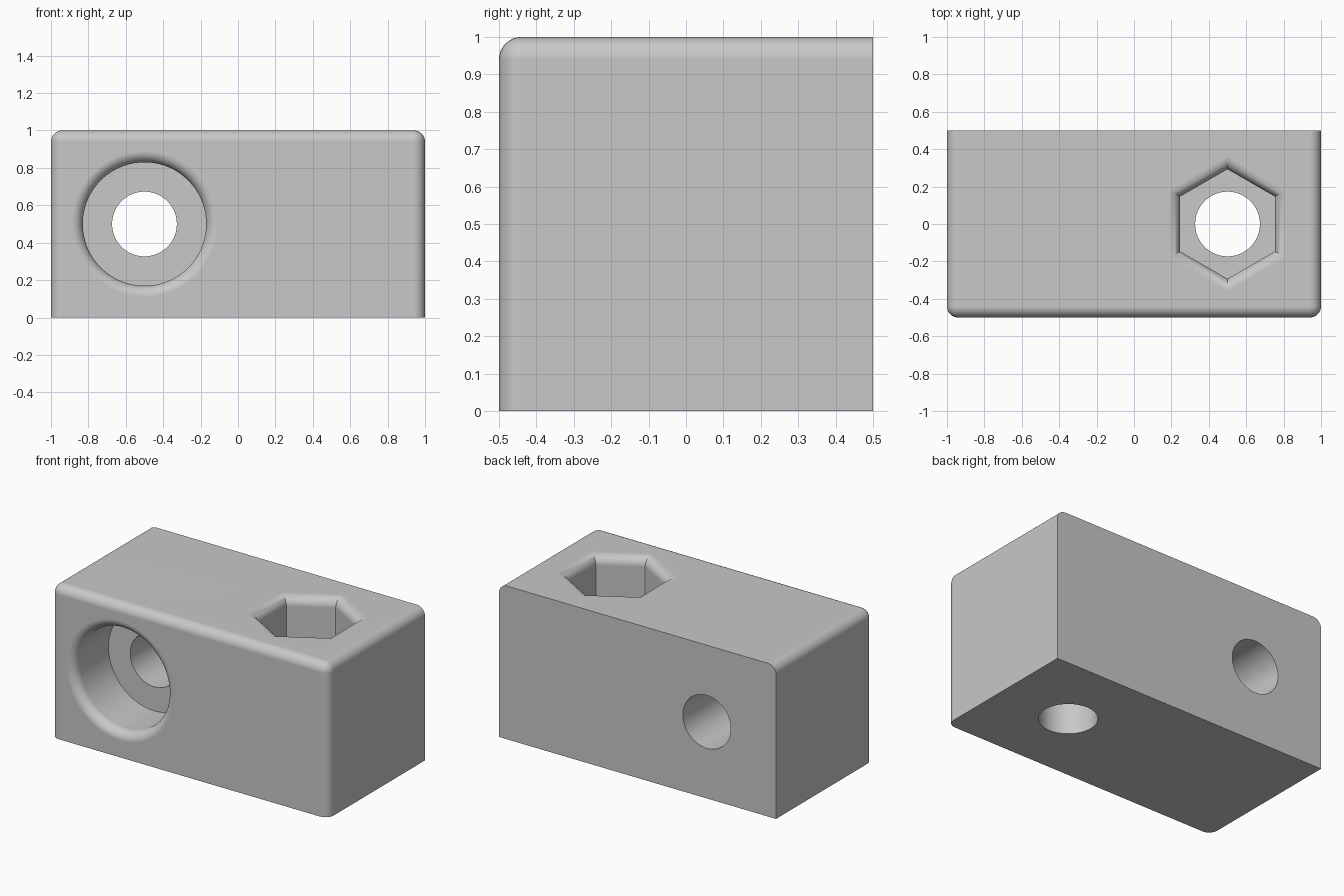
import bpy, bmesh
from math import cos, sin, pi
from mathutils import Matrix, Vector

ROUND = 0.06      # radius of every rounded edge
HOLE = 0.173      # through-hole radius
DEPTH = 0.35      # recess depth
STEPS = 8

if "Cube" in bpy.data.objects:
    bpy.data.objects.remove(bpy.data.objects["Cube"], do_unlink=True)

grey = bpy.data.materials.new("light_grey")
grey.use_nodes = True
colour = (0.58, 0.58, 0.58, 1)
grey.diffuse_color = colour
grey.node_tree.nodes["Principled BSDF"].inputs["Base Color"].default_value = colour


def make_object(name, bm):
    bmesh.ops.recalc_face_normals(bm, faces=bm.faces)
    mesh = bpy.data.meshes.new(name)
    bm.to_mesh(mesh)
    bm.free()
    mesh.materials.append(grey)
    obj = bpy.data.objects.new(name, mesh)
    bpy.context.collection.objects.link(obj)
    return obj


def loft(name, sides, rings, matrix):
    """Closed solid through regular polygons given as (radius, height)."""
    bm = bmesh.new()
    loops = [[bm.verts.new((r * cos(pi / 2 + 2 * pi * i / sides),
                            r * sin(pi / 2 + 2 * pi * i / sides), z))
              for i in range(sides)] for r, z in rings]
    for a, b in zip(loops, loops[1:]):
        for i in range(sides):
            j = (i + 1) % sides
            bm.faces.new((a[i], a[j], b[j], b[i]))
    bm.faces.new(loops[0])
    bm.faces.new(loops[-1])
    obj = make_object(name, bm)
    obj.matrix_world = matrix
    obj.hide_render = True
    return obj


def recess_rings(radius, stretch):
    """Straight wall that flares into a rounded rim at height 0."""
    rings = [(radius, -DEPTH)]
    for k in range(STEPS + 1):
        t = pi / 2 * k / STEPS
        rings.append((radius + stretch * ROUND * (1 - cos(t)), -ROUND * (1 - sin(t))))
    rings.append((radius + stretch * ROUND, 0.1))
    return rings


# Block with rounded front and top edges; back and bottom edges stay sharp
bm = bmesh.new()
bmesh.ops.create_cube(bm, size=1, matrix=Matrix.Translation((0, 0, 0.5)) @ Matrix.Diagonal((2, 1, 1, 1)))


def is_rounded(edge):
    mid = (edge.verts[0].co + edge.verts[1].co) / 2
    front, back = mid.y < -0.4, mid.y > 0.4
    top, bottom = mid.z > 0.9, mid.z < 0.1
    return not back and not bottom and (front or top)


bmesh.ops.bevel(bm, geom=[e for e in bm.edges if is_rounded(e)], offset=ROUND,
                segments=STEPS, profile=0.5, affect='EDGES')
block = make_object("mounting_block", bm)

# Cutters: round screw recess in the front, hexagonal nut recess in the top
front = Matrix.Translation((-0.5, -0.5, 0.5)) @ Matrix.Rotation(pi / 2, 4, 'X')
top = Matrix.Translation((0.5, 0, 1))
through = [(HOLE, -1.2), (HOLE, -0.2)]
cutters = [
    loft("screw_recess_cutter", 72, recess_rings(0.33, 1), front),
    loft("screw_hole_cutter", 72, through, front),
    loft("nut_recess_cutter", 6, recess_rings(0.293, 1 / cos(pi / 6)), top),
    loft("nut_hole_cutter", 72, through, top),
]

bpy.ops.object.select_all(action='DESELECT')
block.select_set(True)
bpy.context.view_layer.objects.active = block
for cutter in cutters:
    mod = block.modifiers.new(cutter.name, 'BOOLEAN')
    mod.operation = 'DIFFERENCE'
    mod.solver = 'EXACT'
    mod.object = cutter
    bpy.ops.object.modifier_apply(modifier=mod.name)
for cutter in cutters:
    bpy.data.objects.remove(cutter, do_unlink=True)

# Smooth rounded surfaces, keep flat faces flat
bpy.ops.object.shade_smooth_by_angle(angle=pi / 6)
weighted = block.modifiers.new("flat_face_normals", 'WEIGHTED_NORMAL')
weighted.keep_sharp = True
